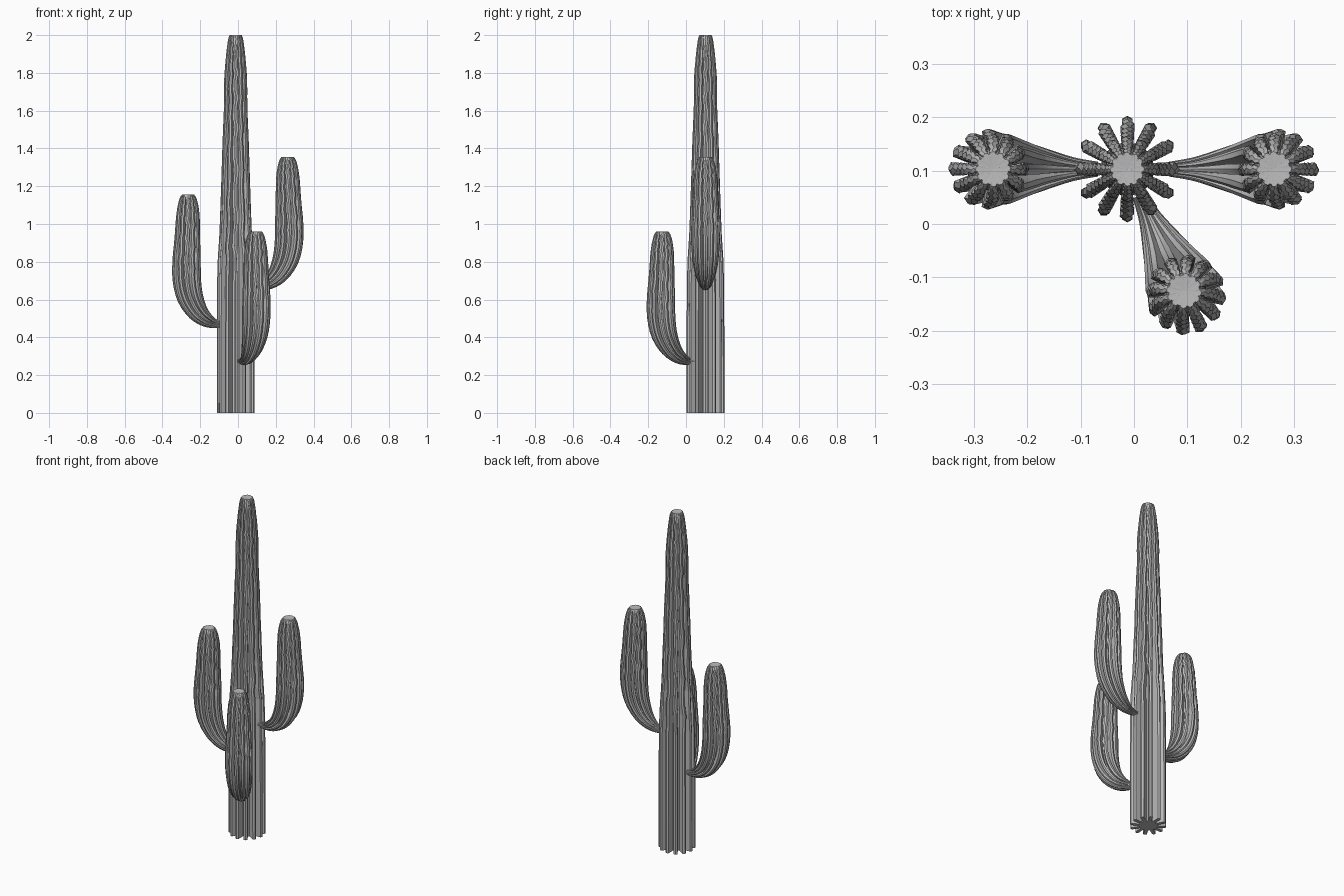
import bpy, bmesh, math
from mathutils import Vector

if "Cube" in bpy.data.objects:
    bpy.data.objects.remove(bpy.data.objects["Cube"], do_unlink=True)

RIBS = 12
grey = bpy.data.materials.new("cactus_grey")
grey.use_nodes = True
grey.diffuse_color = (0.5, 0.5, 0.5, 1)
grey.node_tree.nodes["Principled BSDF"].inputs["Base Color"].default_value = (0.5, 0.5, 0.5, 1)


def smooth_rows(rows, steps):
    """Catmull-Rom interpolation of (out, up, rib radius, core radius) rows."""
    pts = [Vector(r) for r in rows]
    pts = [pts[0]] + pts + [pts[-1]]
    out = []
    for a, b, c, d in zip(pts, pts[1:], pts[2:], pts[3:]):
        for k in range(steps):
            t = k / steps
            out.append(b + (c - a) * (t / 2) + (a * 2 - b * 5 + c * 4 - d) * (t * t / 2)
                       + (b * 3 - a - c * 3 + d) * (t ** 3 / 2))
    return out + [pts[-1]]


def ribbed_stem(name, base, heading, rows, steps, wave_from):
    """Sweep a star-shaped section along a path lying in one upright plane."""
    rows = smooth_rows(rows, steps)
    ahead = Vector((math.cos(heading), math.sin(heading), 0))
    side = Vector((-math.sin(heading), math.cos(heading), 0))
    up = Vector((0, 0, 1))
    bm = bmesh.new()
    rings = []
    for i, row in enumerate(rows):
        s, z, r, core = row
        p, q = rows[max(i - 1, 0)], rows[min(i + 1, len(rows) - 1)]
        tangent = (ahead * (q[0] - p[0]) + up * (q[1] - p[1])).normalized()
        normal = side.cross(tangent)
        centre = Vector(base) + ahead * s + up * z
        ring = []
        for k in range(RIBS):
            mid = math.tau * k / RIBS
            # ribs waver slightly on the upper growth
            wave = 0.05 * math.sin(i * 2.1 + k * 2.4) if z > wave_from else 0
            mid += wave
            foot = math.pi / RIBS * 0.7
            edge = min(0.0105 / r, foot * 0.95)
            for da, rad in ((-foot, core), (-edge, r * 0.95), (0, r), (edge, r * 0.95), (foot, core)):
                a = mid + da
                ring.append(bm.verts.new(centre + (normal * math.cos(a) + side * math.sin(a)) * rad))
        rings.append(ring)
    n = len(rings[0])
    for low, high in zip(rings, rings[1:]):
        for j in range(n):
            bm.faces.new((low[j], low[(j + 1) % n], high[(j + 1) % n], high[j]))
    # closed ends, the top creased towards its middle
    for ring, lift in ((rings[0], 0), (rings[-1], -0.002)):
        hub = sum((v.co for v in ring), Vector()) / n
        hub = bm.verts.new(hub + up * lift)
        for j in range(n):
            bm.faces.new((ring[j], ring[(j + 1) % n], hub))
    bmesh.ops.recalc_face_normals(bm, faces=bm.faces)
    mesh = bpy.data.meshes.new(name)
    bm.to_mesh(mesh)
    bm.free()
    mesh.materials.append(grey)
    bpy.context.collection.objects.link(bpy.data.objects.new(name, mesh))


# Trunk: straight, tapering to a blunt crown
trunk = [(0, 0, .1, .05), (0, .7, .098, .05), (0, .95, .086, .048), (0, 1.2, .077, .046),
         (0, 1.45, .069, .044), (0, 1.62, .062, .042), (0, 1.76, .061, .041), (0, 1.87, .053, .038),
         (0, 1.95, .044, .034), (0, 1.985, .038, .031), (0, 2, .032, .028)]
ribbed_stem("trunk", (-.0125, .103, 0), 0, trunk, 3, .75)

# Arms: one upturned shape, set at different heights and headings
arm = [(.055, .02, .014, .009), (.1, .02, .022, .014), (.15, .04, .038, .022), (.2, .085, .055, .03),
       (.24, .16, .069, .036), (.258, .25, .075, .04), (.26, .35, .075, .04), (.256, .47, .068, .04),
       (.253, .58, .063, .04), (.252, .64, .056, .038), (.252, .685, .045, .034), (.252, .705, .033, .029)]
for name, x, y, z, heading in (("right_arm", -.0125, .103, .45, 180),
                               ("left_arm", .011, .103, .65, 0),
                               ("front_arm", -.0125, .103, .255, -65)):
    ribbed_stem(name, (x, y, z), math.radians(heading), arm, 3, .3)
